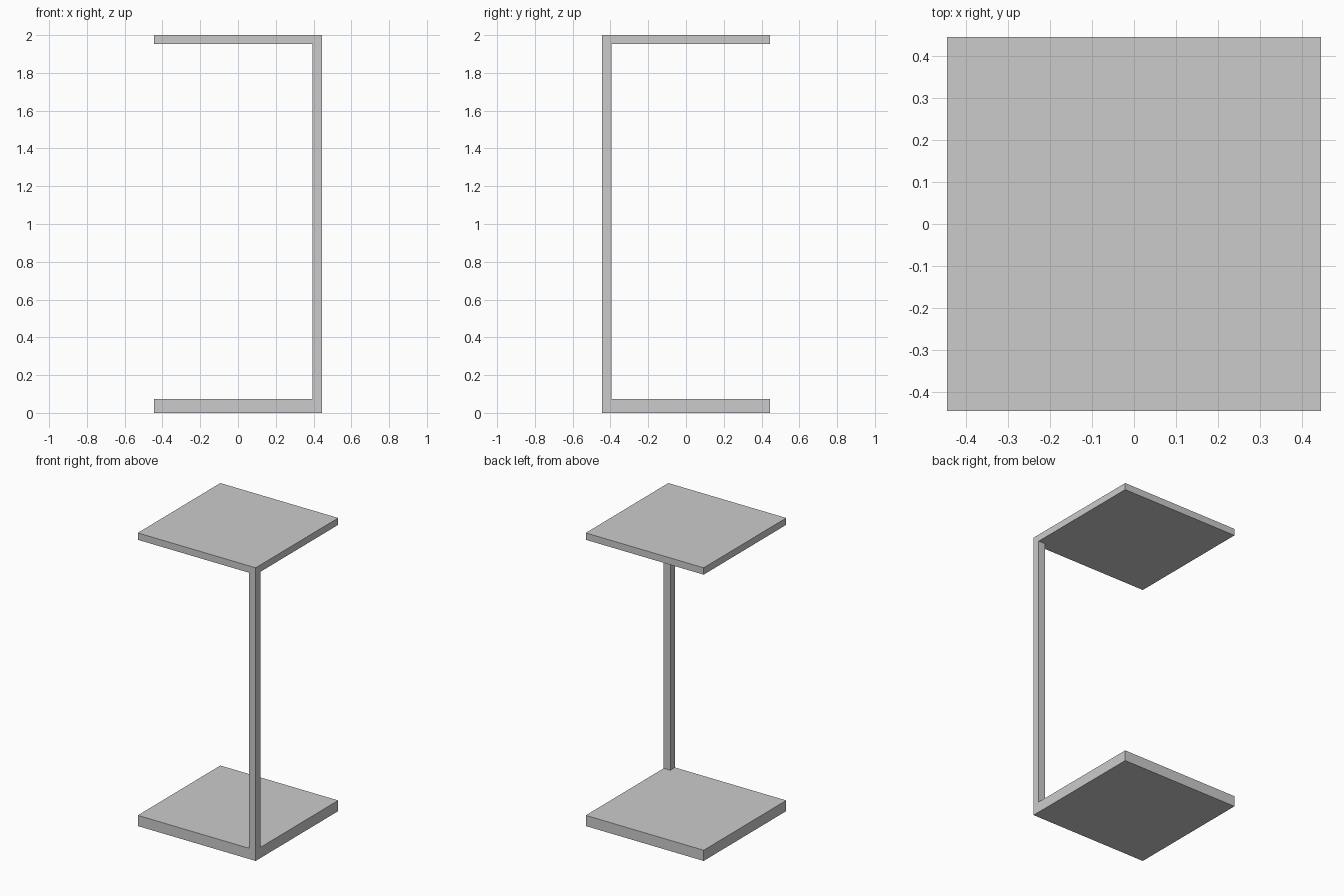
import bpy

if "Cube" in bpy.data.objects:
    bpy.data.objects.remove(bpy.data.objects["Cube"])

HALF = 0.445     # half width of the square slabs
POST = 0.05      # post thickness
BASE_TOP = 0.073
TOP_BOTTOM = 1.953


def box(name, lo, hi):
    """Axis-aligned box between two opposite corners."""
    centre = [(a + b) / 2 for a, b in zip(lo, hi)]
    bpy.ops.mesh.primitive_cube_add(size=1, location=centre)
    obj = bpy.context.object
    obj.name = name
    obj.scale = [b - a for a, b in zip(lo, hi)]
    bpy.ops.object.transform_apply(location=False, rotation=False, scale=True)
    return obj


# Thick base slab and thinner top slab
box("base", (-HALF, -HALF, 0), (HALF, HALF, BASE_TOP))
box("table_top", (-HALF, -HALF, TOP_BOTTOM), (HALF, HALF, 2))

# Single post flush with the front right corner
box("corner_post", (HALF - POST, -HALF, BASE_TOP), (HALF, -HALF + POST, TOP_BOTTOM))
